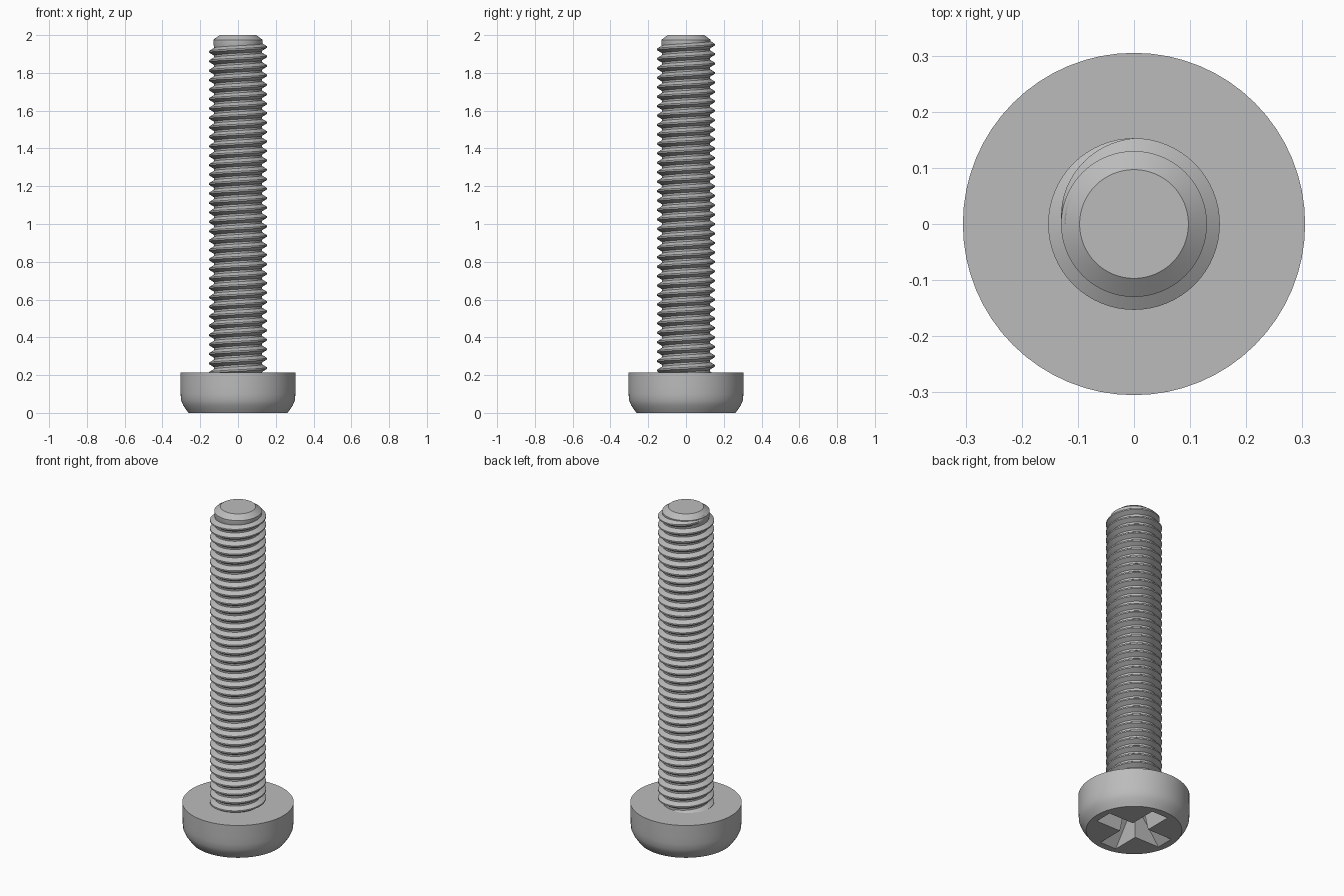
import bpy, bmesh, math

if "Cube" in bpy.data.objects:
    bpy.data.objects.remove(bpy.data.objects["Cube"])

SIDES = 64
steel = bpy.data.materials.new("steel_grey")
steel.diffuse_color = (0.5, 0.5, 0.5, 1)
steel.use_nodes = True
steel.node_tree.nodes["Principled BSDF"].inputs["Base Color"].default_value = steel.diffuse_color


def make_object(name, verts, faces):
    mesh = bpy.data.meshes.new(name)
    mesh.from_pydata(verts, [], faces)
    bm = bmesh.new()
    bm.from_mesh(mesh)
    bmesh.ops.recalc_face_normals(bm, faces=bm.faces)
    bm.to_mesh(mesh)
    bm.free()
    mesh.materials.append(steel)
    obj = bpy.data.objects.new(name, mesh)
    bpy.context.collection.objects.link(obj)
    return obj


def loft(name, rings):
    """Join equal-sized rings of points into a capped solid."""
    n = len(rings[0])
    verts = [p for ring in rings for p in ring]
    faces = [(r * n + i, r * n + (i + 1) % n, (r + 1) * n + (i + 1) % n, (r + 1) * n + i)
             for r in range(len(rings) - 1) for i in range(n)]
    faces += [tuple(range(n)), tuple(range(len(verts) - n, len(verts)))]
    return make_object(name, verts, faces)


def lathe(name, profile):
    return loft(name, [[(r * math.cos(2 * math.pi * i / SIDES), r * math.sin(2 * math.pi * i / SIDES), z)
                        for i in range(SIDES)] for r, z in profile])


def smooth(obj, angle):
    bpy.ops.object.select_all(action='DESELECT')
    obj.select_set(True)
    bpy.context.view_layer.objects.active = obj
    bpy.ops.object.shade_smooth_by_angle(angle=math.radians(angle))


def cross_ring(length, w, z):
    arm = [(w, -w), (length, -w), (length, w)]
    pts = []
    for k in range(4):
        c, s = [(1, 0), (0, 1), (-1, 0), (0, -1)][k]
        pts += [(x * c - y * s, x * s + y * c, z) for x, y in arm]
    return pts


# Pan head with rounded lower rim
head = lathe("head", [(0.262, 0), (0.275, 0.018), (0.29, 0.04), (0.301, 0.066),
                      (0.304, 0.1), (0.305, 0.14), (0.305, 0.215)])

# Tapered cross recess cut into the underside of the head
cutter = loft("recess_cutter", [cross_ring(0.23, 0.056, -0.01), cross_ring(0.07, 0.034, 0.16)])
cutter.hide_render = True
mod = head.modifiers.new("recess", 'BOOLEAN')
mod.operation = 'DIFFERENCE'
mod.solver = 'EXACT'
mod.object = cutter
bpy.context.view_layer.objects.active = head
bpy.ops.object.modifier_apply(modifier=mod.name)
bpy.data.objects.remove(cutter)
smooth(head, 30)

# Shaft core with chamfered tip
core = lathe("shaft_core", [(0.127, 0.2), (0.127, 1.94), (0.13, 1.95), (0.13, 1.975), (0.097, 2.0)])
smooth(core, 25)

# Right-handed helical thread, fading out over the last quarter turn
PITCH, END_Z, END_A = 0.05, 1.962, math.pi
steps = int((END_Z - 0.2) / PITCH * SIDES)
sections = []
for i in range(steps + 1):
    back = steps - i
    a = END_A - 2 * math.pi * back / SIDES
    z = END_Z - PITCH * back / SIDES
    fade = min(1, back / (SIDES / 4))
    crest = 0.129 + 0.024 * fade
    sections.append([(r * math.cos(a), r * math.sin(a), z + dz)
                     for r, dz in [(0.122, -0.023), (crest, -0.004), (crest, 0.004), (0.122, 0.023)]])
thread = loft("thread", sections)
smooth(thread, 30)
